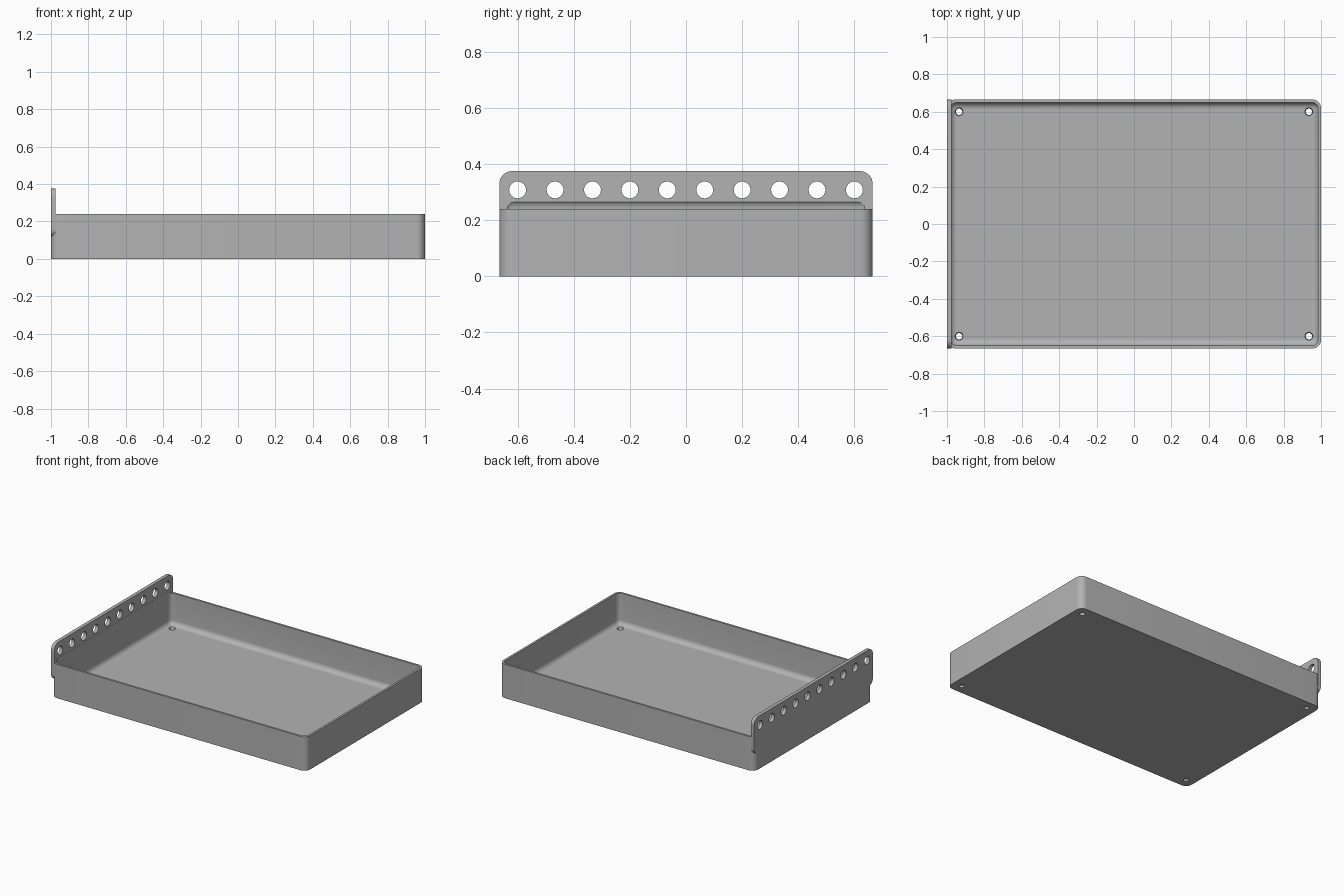
import bpy, math

if "Cube" in bpy.data.objects:
    bpy.data.objects.remove(bpy.data.objects["Cube"])

grey = bpy.data.materials.new("plain grey")
grey.use_nodes = True
COLOUR = (0.45, 0.45, 0.45, 1)
grey.diffuse_color = COLOUR
grey.node_tree.nodes["Principled BSDF"].inputs["Base Color"].default_value = COLOUR


def activate(obj):
    bpy.ops.object.select_all(action="DESELECT")
    obj.select_set(True)
    bpy.context.view_layer.objects.active = obj


def box(name, low, high, radius, axis=None, segments=8):
    """Box with rounded edges: all of them, or only those along one axis."""
    centre = [(a + b) / 2 for a, b in zip(low, high)]
    bpy.ops.mesh.primitive_cube_add(size=1, location=centre)
    obj = bpy.context.object
    obj.name = name
    obj.scale = [b - a for a, b in zip(low, high)]
    bpy.ops.object.transform_apply(location=False, rotation=False, scale=True)
    bevel = obj.modifiers.new("round", "BEVEL")
    bevel.width, bevel.segments = radius, segments
    if axis is not None:
        bevel.limit_method = "WEIGHT"
        weights = obj.data.attributes.new("bevel_weight_edge", "FLOAT", "EDGE")
        for edge in obj.data.edges:
            a, b = (obj.data.vertices[i].co for i in edge.vertices)
            weights.data[edge.index].value = float(abs(a[axis] - b[axis]) > 0.001)
    activate(obj)
    bpy.ops.object.modifier_apply(modifier=bevel.name)
    obj.data.materials.append(grey)
    return obj


def combine(target, tool, operation):
    mod = target.modifiers.new("combine", "BOOLEAN")
    mod.operation, mod.object, mod.solver = operation, tool, "EXACT"
    activate(target)
    bpy.ops.object.modifier_apply(modifier=mod.name)
    bpy.data.objects.remove(tool)


def drill(target, location, r_low, r_high, depth, rotation=(0, 0, 0)):
    bpy.ops.mesh.primitive_cone_add(vertices=32, radius1=r_low, radius2=r_high,
                                    depth=depth, location=location, rotation=rotation)
    tool = bpy.context.object
    tool.data.materials.append(grey)
    combine(target, tool, "DIFFERENCE")


# Tray body with rounded upright corners, and the rounded hanging plate
tray = box("tray", (-1, -0.665, 0), (1, 0.665, 0.24), 0.045, axis=2)
plate = box("plate", (-1, -0.665, 0.115), (-0.975, 0.665, 0.375), 0.045, axis=0)
combine(tray, plate, "UNION")

# Hollow with soft edges, which also scoops the foot of the plate
hollow = box("hollow", (-0.983, -0.65, 0.016), (0.985, 0.65, 0.277), 0.035)
combine(tray, hollow, "DIFFERENCE")
opening = box("opening", (-0.974, -0.65, 0.2), (0.985, 0.65, 0.5), 0.035, axis=2)
combine(tray, opening, "DIFFERENCE")

# Countersunk screw holes in the floor corners
for x in (-0.935, 0.935):
    for y in (-0.6, 0.6):
        drill(tray, (x, y, 0), 0.017, 0.017, 0.1)
        drill(tray, (x, y, 0.024), 0.017, 0.034, 0.034)

# Row of round holes through the plate
for i in range(10):
    drill(tray, (-0.99, -0.6 + i * 1.2 / 9, 0.308), 0.03, 0.03, 0.1,
          (0, math.pi / 2, 0))

activate(tray)
bpy.ops.object.shade_smooth_by_angle(angle=math.radians(30))
